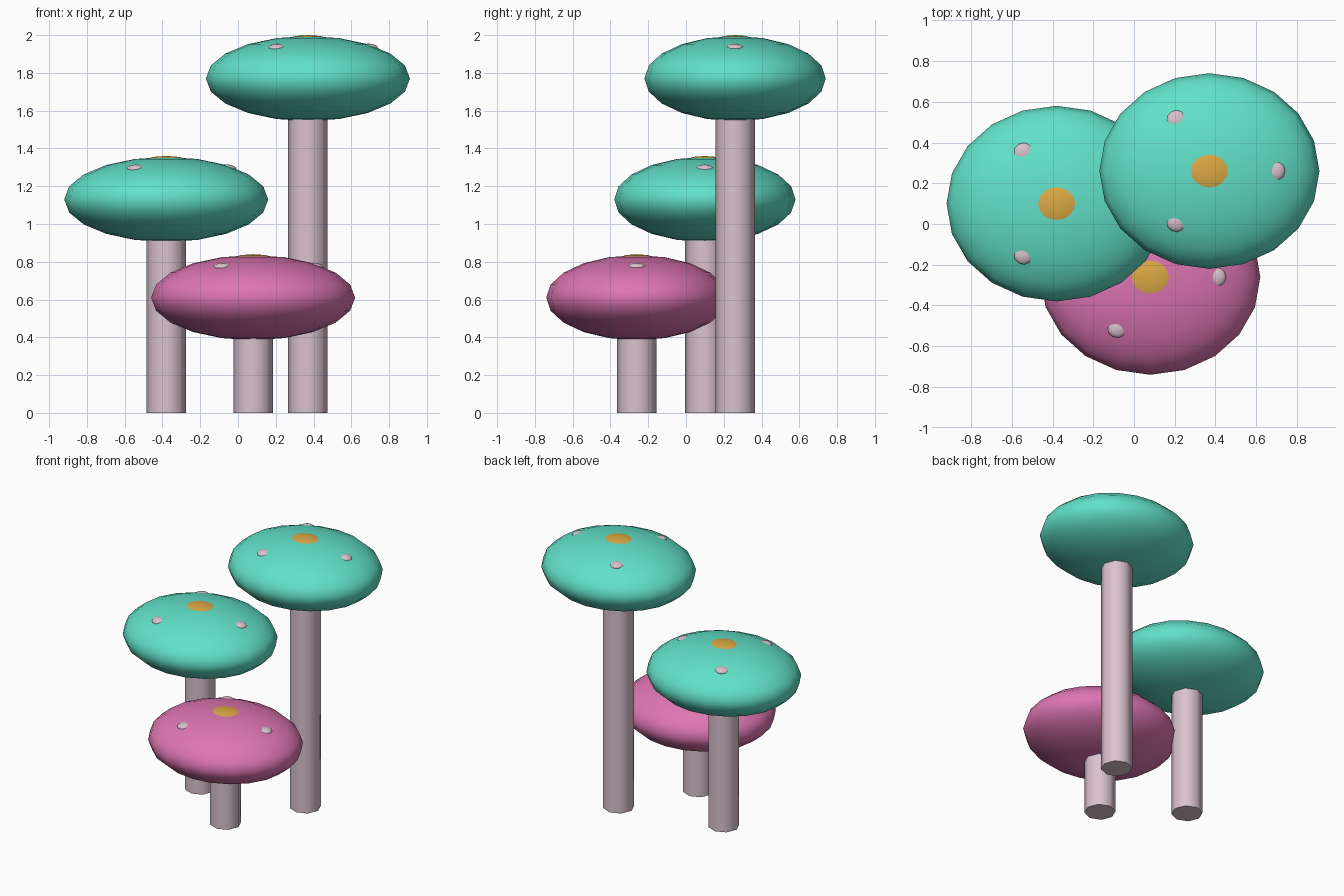
import bpy
from math import cos, sin, radians

cube = bpy.data.objects.get("Cube")
if cube:
    bpy.data.objects.remove(cube, do_unlink=True)


def material(name, colour):
    m = bpy.data.materials.new(name)
    m.use_nodes = True
    m.diffuse_color = (*colour, 1)
    m.node_tree.nodes["Principled BSDF"].inputs["Base Color"].default_value = (*colour, 1)
    return m


TEAL = material("teal", (0.12, 0.75, 0.58))
PINK = material("pink", (0.73, 0.18, 0.45))
GOLD = material("gold", (0.72, 0.40, 0.06))
PALE = material("pale_lilac", (0.70, 0.54, 0.62))


def finish(name, mat):
    ob = bpy.context.object
    ob.name = name
    ob.data.materials.append(mat)
    bpy.ops.object.shade_smooth_by_angle(angle=radians(50))
    return ob


def ellipsoid(name, loc, size, mat, segments, rings, turn=0):
    bpy.ops.mesh.primitive_uv_sphere_add(segments=segments, ring_count=rings,
                                         radius=1, location=loc, rotation=(0, 0, turn))
    bpy.context.object.scale = size
    return finish(name, mat)


def mushroom(name, x, y, z, cap_mat):
    # Stem, ending inside the cap
    bpy.ops.mesh.primitive_cylinder_add(vertices=8, radius=0.105, depth=z,
                                        location=(x, y, z / 2))
    finish(name + "_stem", PALE)
    # Flattened oval cap
    ellipsoid(name + "_cap", (x, y, z), (0.54, 0.48, 0.225), cap_mat, 20, 10)
    # Crown patch on top of the cap
    ellipsoid(name + "_crown", (x, y, z + 0.175), (0.16, 0.142, 0.055), GOLD, 16, 8)
    # Three raised spots around the crown
    for i in range(3):
        a = radians(120 * i)
        ellipsoid(f"{name}_spot_{i + 1}",
                  (x + 0.32 * cos(a), y + 0.285 * sin(a), z + 0.16),
                  (0.052, 0.052, 0.025), PALE, 12, 8, a)


mushroom("tall_mushroom", 0.37, 0.26, 1.77, TEAL)
mushroom("middle_mushroom", -0.38, 0.10, 1.13, TEAL)
mushroom("short_mushroom", 0.08, -0.26, 0.61, PINK)
